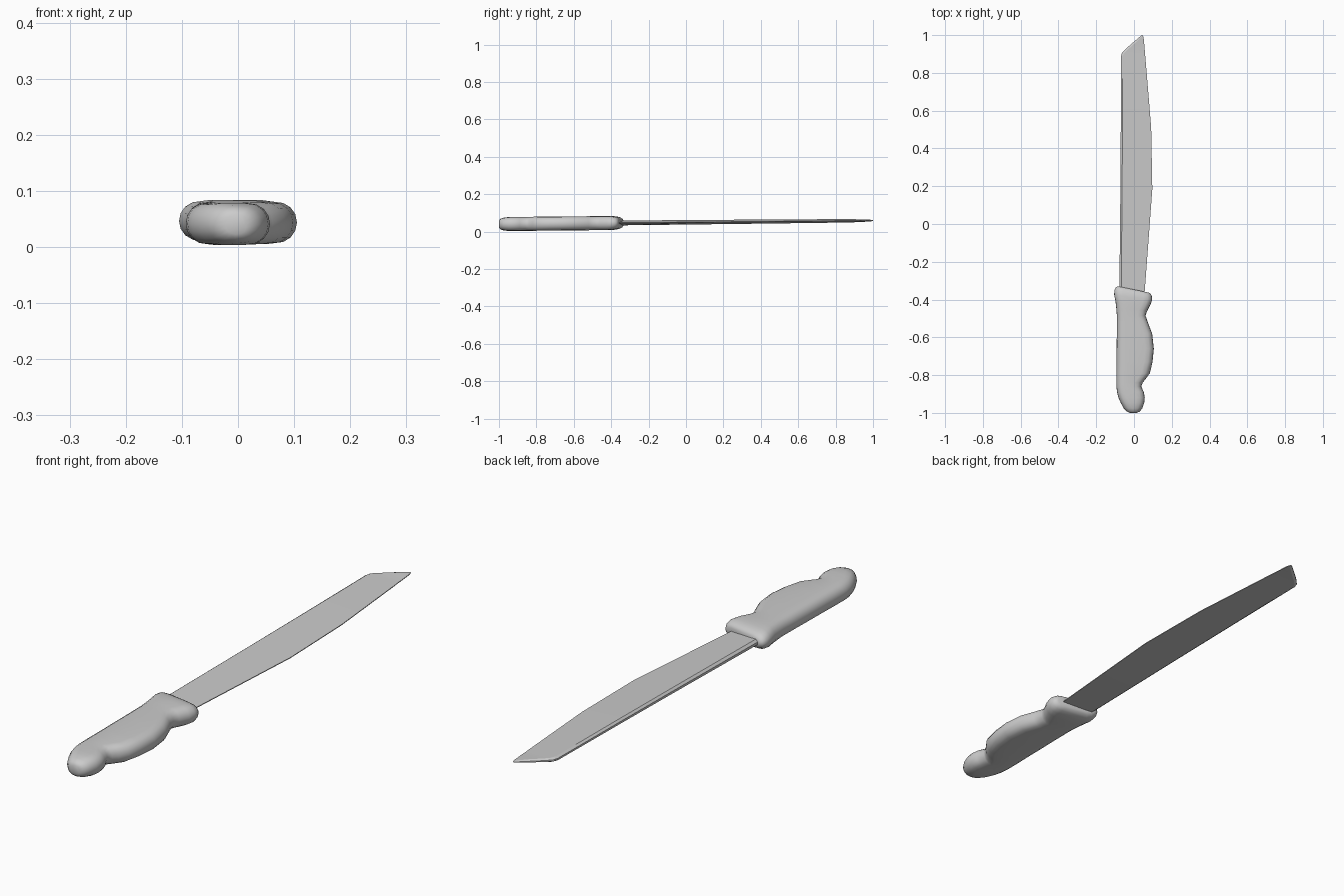
import bpy, bmesh, math


def centre_z(y):
    # the whole knife rises slightly towards the tip
    return 0.0405 + 0.0095 * (y + 1)


def loft(name, rings, angle):
    bm = bmesh.new()
    rows = [[bm.verts.new(p) for p in ring] for ring in rings]
    n = len(rows[0])
    for a, b in zip(rows, rows[1:]):
        for i in range(n):
            j = (i + 1) % n
            bm.faces.new((a[i], a[j], b[j], b[i]))
    bm.faces.new(rows[0])
    bm.faces.new(rows[-1])
    bmesh.ops.recalc_face_normals(bm, faces=bm.faces[:])
    mesh = bpy.data.meshes.new(name)
    bm.to_mesh(mesh)
    bm.free()
    obj = bpy.data.objects.new(name, mesh)
    bpy.context.collection.objects.link(obj)
    bpy.ops.object.select_all(action='DESELECT')
    obj.select_set(True)
    bpy.context.view_layer.objects.active = obj
    bpy.ops.object.shade_smooth_by_angle(angle=math.radians(angle))
    return obj


def handle_ring(xl, yl, xr, yr, h, steps=8):
    # slab section with rounded left and right sides
    r = min(0.045, (xr - xl) * 0.48)
    pts = []
    for side in (1, -1):
        for k in range(steps + 1):
            t = -math.pi / 2 + math.pi * k / steps
            c = abs(math.cos(t)) ** 0.8
            x = xr - r * (1 - c) if side > 0 else xl + r * (1 - c)
            f = (x - xl) / (xr - xl)
            y = yl + (yr - yl) * f
            pts.append((x, y, centre_z(y) + side * h * math.sin(t)))
    return pts


def blade_ring(xl, yl, xr, yr, h, bevel):
    # chamfered spine on the left, thin cutting edge on the right
    f = bevel / (xr - xl)
    xb, yb = xl + bevel, yl + (yr - yl) * f
    e = 0.0015
    pts = [(xl, yl, -h * 0.4), (xb, yb, -h), (xr, yr, -e),
           (xr, yr, e), (xb, yb, h), (xl, yl, h * 0.4)]
    return [(x, y, centre_z(y) + z) for x, y, z in pts]


# handle: left x, left y, right x, right y, half thickness
H = 0.0375
handle = [
    (-0.022, -1.000, 0.015, -1.000, 0.018),
    (-0.040, -0.992, 0.032, -0.992, 0.028),
    (-0.055, -0.975, 0.044, -0.975, 0.034),
    (-0.070, -0.947, 0.054, -0.947, H),
    (-0.082, -0.920, 0.057, -0.920, H),
    (-0.090, -0.890, 0.052, -0.890, H),
    (-0.093, -0.860, 0.038, -0.860, H),
    (-0.093, -0.840, 0.046, -0.840, H),
    (-0.093, -0.820, 0.062, -0.820, H),
    (-0.093, -0.790, 0.084, -0.790, H),
    (-0.092, -0.730, 0.098, -0.730, H),
    (-0.092, -0.660, 0.105, -0.660, H),
    (-0.091, -0.580, 0.096, -0.580, H),
    (-0.091, -0.520, 0.073, -0.520, H),
    (-0.091, -0.480, 0.061, -0.485, H),
    (-0.094, -0.445, 0.070, -0.460, H),
    (-0.098, -0.410, 0.088, -0.425, H),
    (-0.105, -0.375, 0.096, -0.400, 0.036),
    (-0.104, -0.350, 0.094, -0.380, 0.032),
    (-0.097, -0.336, 0.088, -0.368, 0.025),
    (-0.085, -0.330, 0.078, -0.363, 0.016),
]
loft("handle", [handle_ring(*s) for s in handle], 50)

# blade: left x, left y, right x, right y, half thickness, spine chamfer width
blade = [
    (-0.078, -0.42, 0.052, -0.42, 0.013, 0.010),
    (-0.072, 0.185, 0.097, 0.185, 0.0115, 0.009),
    (-0.070, 0.510, 0.091, 0.510, 0.0105, 0.009),
    (-0.069, 0.885, 0.060, 0.885, 0.009, 0.009),
    (-0.064, 0.905, 0.058, 0.900, 0.008, 0.011),
    (-0.045, 0.926, 0.057, 0.920, 0.007, 0.013),
    (-0.005, 0.961, 0.054, 0.955, 0.006, 0.013),
    (0.035, 0.995, 0.051, 0.985, 0.004, 0.006),
    (0.041, 1.000, 0.047, 0.998, 0.002, 0.002),
]
loft("blade", [blade_ring(*s) for s in blade], 20)
